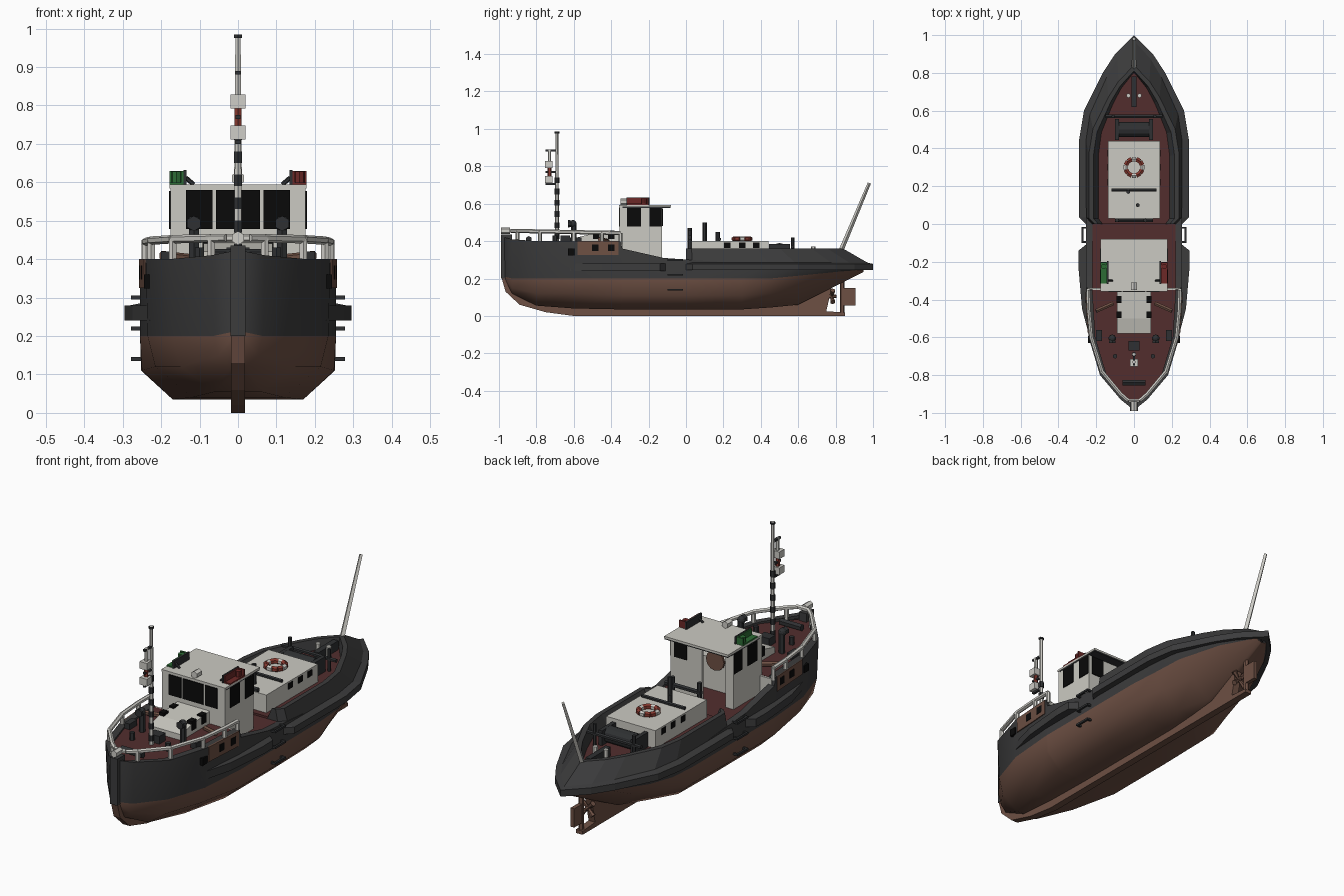
import bpy, bmesh, math
from mathutils import Vector

cube = bpy.data.objects.get("Cube")
if cube:
    bpy.data.objects.remove(cube, do_unlink=True)


def material(name, r, g, b):
    m = bpy.data.materials.new(name)
    m.use_nodes = True
    m.diffuse_color = (r, g, b, 1)
    bsdf = m.node_tree.nodes["Principled BSDF"]
    bsdf.inputs["Base Color"].default_value = (r, g, b, 1)
    bsdf.inputs["Roughness"].default_value = 0.8
    return m


BLACK = material("hull charcoal", .045, .045, .046)
BROWN = material("bottom brown", .155, .08, .057)
DECK = material("deck maroon", .085, .027, .027)
WHITE = material("cabin white", .6, .59, .54)
GLASS = material("window black", .003, .003, .003)
METAL = material("dark metal", .028, .03, .032)
RAIL = material("rail grey", .62, .61, .57)
RED = material("signal red", .15, .022, .02)
GREEN = material("signal green", .025, .15, .035)
RING = material("lifebuoy red", .24, .04, .028)
SIDES = (-1, 1)


def finish(name, bm, *mats):
    bmesh.ops.recalc_face_normals(bm, faces=bm.faces)
    me = bpy.data.meshes.new(name)
    bm.to_mesh(me)
    bm.free()
    for m in mats:
        me.materials.append(m)
    ob = bpy.data.objects.new(name, me)
    bpy.context.scene.collection.objects.link(ob)
    return ob


def prism(name, mat, pts, axis, a, b):
    """Extrude a flat outline along an axis, from a to b."""
    bm = bmesh.new()
    put = {"x": lambda p, t: (t, *p), "z": lambda p, t: (*p, t)}[axis]
    lo = [bm.verts.new(put(p, a)) for p in pts]
    hi = [bm.verts.new(put(p, b)) for p in pts]
    bm.faces.new(lo)
    bm.faces.new(hi)
    for i in range(len(pts)):
        j = (i + 1) % len(pts)
        bm.faces.new((lo[i], lo[j], hi[j], hi[i]))
    return finish(name, bm, mat)


def box(name, mat, x, y, z):
    return prism(name, mat, [(x[0], y[0]), (x[1], y[0]), (x[1], y[1]), (x[0], y[1])], "z", *z)


def rod(name, mat, a, b, r, r2=None, n=6):
    a, b = Vector(a), Vector(b)
    bm = bmesh.new()
    bmesh.ops.create_cone(bm, cap_ends=True, segments=n, radius1=r, radius2=r if r2 is None else r2, depth=(b - a).length)
    ob = finish(name, bm, mat)
    ob.location = (a + b) / 2
    ob.rotation_euler = (b - a).to_track_quat("Z", "Y").to_euler()
    return ob


def ball(name, mat, loc, r):
    bm = bmesh.new()
    bmesh.ops.create_uvsphere(bm, u_segments=10, v_segments=6, radius=r)
    finish(name, bm, mat).location = loc


def loft(name, sections, mats, rule):
    """Skin half sections on both sides; rule picks the colour by row."""
    bm = bmesh.new()
    for s in SIDES:
        grid = [[bm.verts.new((s * x, y, z)) for x, y, z in sec] for sec in sections]
        for g, h in zip(grid, grid[1:]):
            for k in range(len(g) - 1):
                bm.faces.new((g[k], g[k + 1], h[k + 1], h[k])).material_index = rule(k)
        for end in (grid[0], grid[-1]):
            bm.faces.new(end).material_index = rule(len(end))
    bmesh.ops.remove_doubles(bm, verts=bm.verts, dist=1e-5)
    return finish(name, bm, *mats)


# Hull stations: y, keel z, flat, chine z, chine, waterline z, waterline, top, top z
stations = [
    (-.97, .19, .005, .2, .012, .21, .018, .02, .42),
    (-.93, .12, .02, .15, .05, .2, .065, .07, .41),
    (-.8, .055, .06, .12, .15, .2, .17, .18, .4),
    (-.6, .04, .12, .12, .215, .2, .235, .24, .4),
    (-.35, .035, .17, .11, .25, .2, .255, .255, .4),
    (-.34, .035, .17, .11, .25, .2, .255, .255, .36),
    (-.12, .035, .17, .11, .252, .2, .255, .255, .31),
    (.02, .035, .17, .11, .252, .2, .255, .255, .3),
    (.3, .035, .165, .11, .245, .2, .255, .255, .28),
    (.45, .045, .1, .12, .2, .2, .245, .25, .28),
    (.6, .06, .04, .14, .14, .215, .22, .235, .27),
    (.8, .16, .016, .2, .06, .235, .135, .15, .265),
    (.95, .235, .005, .24, .02, .248, .03, .05, .265)]
sections = []
for y, zk, b, zc, c, zw, w, t, zt in stations:
    i = max(t - .035, .004)
    sections.append([(0, y, zk), (b, y, zk), (c, y, zc), (w, y, zw), (t, y, zt), (i, y, zt), (i, y, zt - .015)])
hull = loft("hull", sections, (BROWN, BLACK), lambda k: int(k > 2))
bpy.context.view_layer.objects.active = hull
hull.select_set(True)
bpy.ops.object.shade_smooth_by_angle(angle=math.radians(55))
hull.select_set(False)

# Stem, keel and skeg
prism("keel_and_skeg", BROWN, [(-.985, .2), (-.965, .13), (-.89, .06), (-.75, .02), (-.6, 0), (.85, 0), (.85, .018),
      (.75, .025), (.79, .2), (.3, .06), (-.6, .06), (-.9, .2)], "x", -.018, .018)
box("stem_post", BLACK, (-.02, .02), (-.99, -.93), (.2, .435))

# Aft bulwark with its fender ledge and sloping side
outline = [(.255, 0), (.29, .035), (.29, .45), (.265, .6), (.165, .8), (.1, .9), (0, 1)]
rows = [(.85, .95, .25), (1, 1, .245), (1, 1, .278), (.88, .97, .285), (.82, .84, .36), (.74, .81, .36), (.64, .8, .3)]
loft("aft_bulwark", [[(x * a, y * b, z) for a, b, z in rows] for x, y in outline], (BLACK,), lambda k: 0)
half = [(x * .65, y * .81) for x, y in outline]
prism("aft_deck", DECK, half + [(-x, y) for x, y in half[-2::-1]], "z", .29, .31)

# Fore and middle decks
half = [(s[5][0] + .002, s[5][1]) for s in sections[:5]]
prism("fore_deck", DECK, half + [(-x, y) for x, y in half[::-1]], "z", .375, .391)
box("middle_deck", DECK, (-.23, .23), (-.35, .03), (.285, .3))
box("deck_bulkhead", WHITE, (-.24, .24), (-.35, -.34), (.29, .39))

for s in SIDES:
    # Side fenders, boarding steps and painted side panels
    prism("fore_fender", BLACK, [(s * .23, -.62), (s * .275, -.45), (s * .295, -.22), (s * .293, -.14), (s * .255, -.11),
          (s * .2, -.11), (s * .2, -.6)], "z", .24, .28)
    for z in (.14, .22, .3):
        box("boarding_step", METAL, (s * .268, s * .278), (-.1, -.015), (z - .005, z + .005))
        for y in (-.095, -.02):
            box("step_arm", METAL, (s * .245, s * .27), (y - .005, y + .005), (z - .005, z + .005))
    prism("side_panel", BROWN, [(s * .236, -.58), (s * .2445, -.58), (s * .258, -.36), (s * .25, -.36)], "z", .325, .4)
    for y, z in ((-.612, .342), (-.485, .365), (-.4, .365)):
        x = .2465 + .06 * (y + .5)
        box("hull_window", GLASS, (s * (x - .01), s * (x + .005)), (y - .018, y + .018), (z - .018, z + .018))

# Wheelhouse with an open doorway at the back
box("wheelhouse_front", WHITE, (-.175, .175), (-.355, -.34), (.3, .585))
box("wheelhouse_back", WHITE, (0, .175), (-.14, -.128), (.3, .585))
box("back_window", GLASS, (.085, .155), (-.135, -.124), (.48, .575))
box("back_door_post", WHITE, (-.175, -.13), (-.14, -.128), (.3, .585))
box("wheelhouse_roof", WHITE, (-.178, .178), (-.357, -.08), (.584, .594))
box("roof_lining", METAL, (-.176, .176), (-.34, -.082), (.578, .584))
box("helm_console", WHITE, (-.16, .16), (-.34, -.25), (.3, .46))
rod("helm_wheel", BROWN, (0, -.24, .46), (0, -.23, .46), .05, n=12)
for x0, x1 in ((-.135, -.067), (-.057, .057), (.067, .135)):
    box("front_window", GLASS, (x0, x1), (-.359, -.35), (.478, .58))
for s, mat in ((-1, GREEN), (1, RED)):
    box("wheelhouse_side", WHITE, (s * .165, s * .175), (-.35, -.128), (.3, .585))
    for y0, y1 in ((-.315, -.24), (-.195, -.13)):
        box("side_window", GLASS, (s * .163, s * .179), (y0, y1), (.478, .577))
    # Side lights: coloured outside, dark towards the roof
    box("side_light_board", mat, (s * .142, s * .148), (-.315, -.2), (.592, .63))
    box("side_light_floor", mat, (s * .142, s * .178), (-.315, -.2), (.592, .6))
    box("side_light_end", mat, (s * .142, s * .178), (-.207, -.2), (.592, .63))
    rod("side_lantern", mat, (s * .16, -.225, .6), (s * .16, -.225, .628), .014, n=8)
    box("light_backing", METAL, (s * .134, s * .142), (-.318, -.195), (.592, .632))
    rod("light_stay", METAL, (s * .115, -.3, .594), (s * .136, -.3, .612), .006)
rod("search_light", RAIL, (0, -.35, .61), (0, -.31, .61), .018)

# Fore cabin and skylights
prism("fore_cabin", WHITE, [(-.58, .385), (-.58, .42), (-.5, .44), (-.35, .455), (-.35, .385)], "x", -.09, .09)
for s in SIDES:
    for y in (-.4, -.48):
        box("cabin_skylight", GLASS, (s * .065, s * .093), (y - .018, y + .018), (.41, .456))
    rod("deck_rope", BROWN, (s * .11, -.42, .4), (s * .2, -.46, .41), .012)
    # Cowl vents and fore bollards
    rod("vent_pipe", METAL, (s * .115, -.6, .385), (s * .115, -.6, .49), .015)
    ball("vent_cowl", METAL, (s * .115, -.605, .493), .02)
    rod("vent_mouth", METAL, (s * .115, -.605, .493), (s * .115, -.63, .493), .016, .02)
    rod("fore_bollard", METAL, (s * .1, -.7, .39), (s * .1, -.7, .43), .013)
    box("deck_locker", METAL, (s * .17, s * .2), (-.62, -.56), (.39, .42))
box("anchor_winch", METAL, (-.03, .03), (-.67, -.62), (.39, .43))
rod("winch_drum", METAL, (-.06, -.84, .41), (.06, -.84, .41), .017)

# Bow rail
path = [(.03, -.935), (.07, -.9), (.17, -.78), (.226, -.6), (.24, -.45), (.242, -.35)]
for s in SIDES:
    tops = [Vector((s * x, y, .455 - .02 * (y + .935))) for x, y in path]
    for a, b in zip(tops, tops[1:]):
        rod("bow_rail", RAIL, a, b, .011)
        rod("rail_post", RAIL, (b.x, b.y, .385), b, .011)
rod("bow_rail_front", RAIL, (-.03, -.935, .455), (.03, -.935, .455), .011)
rod("bow_roller", RAIL, (0, -.99, .455), (0, -.94, .455), .018)

# Mast with signal lamps
rod("mast", RAIL, (0, -.69, .39), (0, -.69, .985), .011, .008)
for z in (.41, .47, .53, .59, .65, .71, .975):
    rod("mast_band", METAL, (0, -.69, z), (0, -.69, z + (.01 if z > .9 else .03)), .0125)
rod("lamp_rod", RING, (0, -.73, .74), (0, -.73, .8), .01)
rod("lamp_rod_top", RAIL, (0, -.73, .82), (0, -.73, .89), .009)
for z in (.73, .81):
    box("mast_lamp", RAIL, (-.02, .02), (-.755, -.715), (z - .018, z + .018))
for z in (.705, .77, .885):
    box("lamp_bracket", METAL, (-.006, .006), (-.75, -.69), (z - .005, z + .005))

# Aft cabin with lifebuoy
box("aft_cabin", WHITE, (-.137, .137), (.03, .44), (.3, .4))
for s in SIDES:
    for y in (.22, .3, .375):
        box("aft_window", GLASS, (s * .13, s * .14), (y - .017, y + .017), (.362, .392))
rod("cabin_beam", METAL, (-.12, .18, .41), (.12, .18, .41), .009)
for i in range(12):
    a, b = (math.radians(30 * k - 15) for k in (i, i + 1))
    rod("lifebuoy_part", RAIL if i % 3 == 0 else RING, (.045 * math.cos(a), .3 + .045 * math.sin(a), .412),
        (.045 * math.cos(b), .3 + .045 * math.sin(b), .412), .014)

# Aft deck fittings: pipes, winch, tow bar and bitts
for x, y, z in ((-.09, .02, .47), (.06, .02, .46), (.02, .1, .5), (-.03, .17, .45)):
    rod("deck_pipe", METAL, (x, y, .3), (x, y, z), .011)
rod("pipe_bar", METAL, (-.1, .02, .42), (.1, .02, .42), .012)
rod("tow_winch", METAL, (-.08, .5, .35), (.08, .5, .35), .04, n=12)
rod("tow_bar", METAL, (-.15, .57, .37), (.15, .57, .37), .01)
for s in SIDES:
    box("winch_cheek", METAL, (s * .08, s * .1), (.445, .555), (.3, .385))
    rod("tow_bar_leg", METAL, (s * .11, .57, .3), (s * .11, .57, .42), .009)
    rod("aft_bitt", RAIL, (s * .03, .68, .3), (s * .03, .68, .37), .012)
box("tow_hook", METAL, (-.014, .014), (.62, .78), (.3, .355))
rod("flag_staff", RAIL, (0, .825, .34), (0, .98, .71), .013, .009, n=4)

# Rudder and propeller
rod("rudder_stock", BROWN, (0, .835, .015), (0, .835, .25), .012)
box("rudder", BROWN, (-.01, .01), (.84, .905), (.055, .15))
rod("propeller_hub", BROWN, (0, .75, .105), (0, .805, .105), .014, .008)
for i in range(4):
    a = math.radians(45 + 90 * i)
    rod("propeller_blade", BROWN, (0, .78, .105), (.045 * math.cos(a), .785, .105 + .045 * math.sin(a)), .006, .014)
